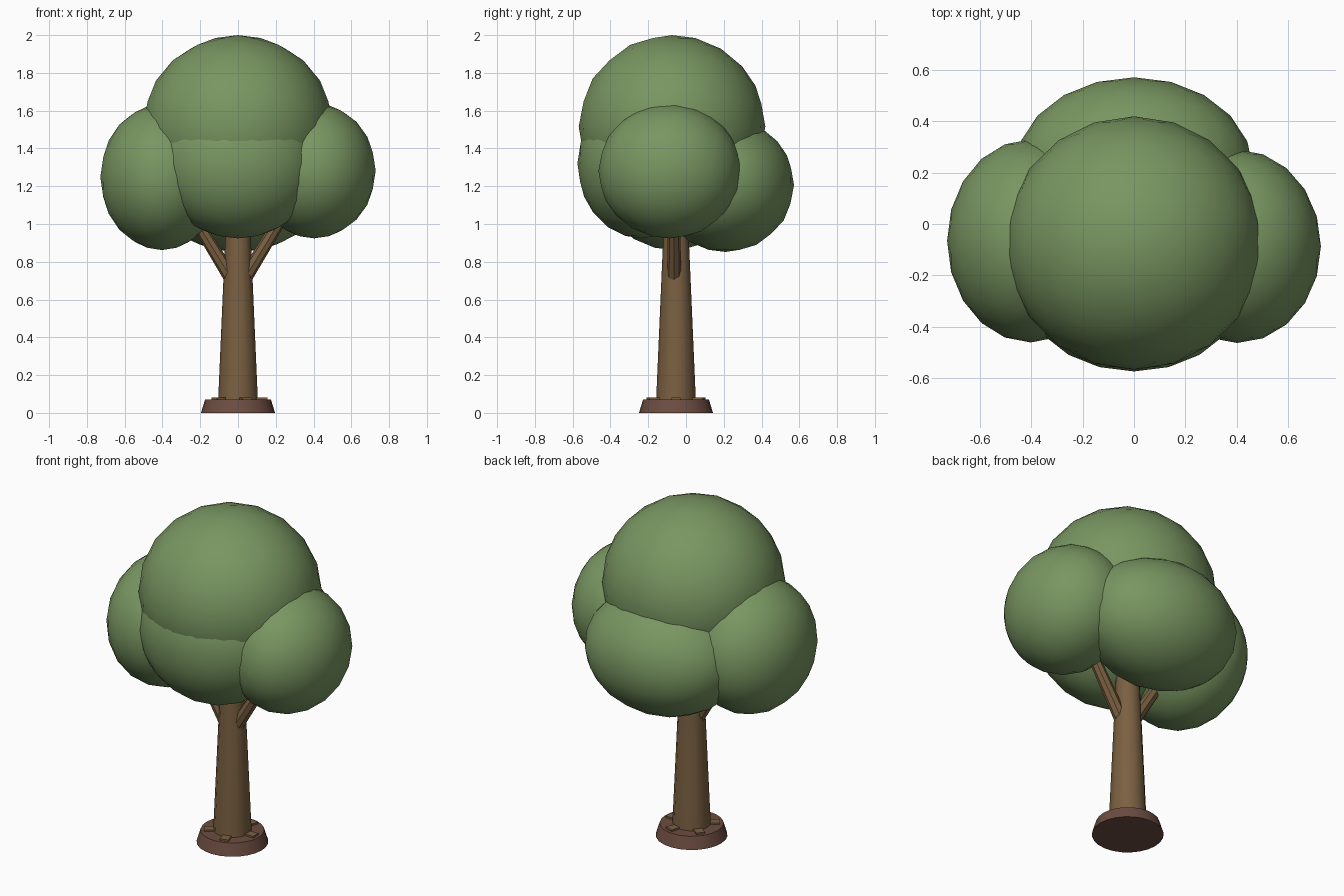
import bpy
import math
from mathutils import Vector

cube = bpy.data.objects.get("Cube")
if cube:
    bpy.data.objects.remove(cube, do_unlink=True)


def material(name, rgb):
    mat = bpy.data.materials.new(name)
    mat.use_nodes = True
    mat.diffuse_color = (*rgb, 1)
    mat.node_tree.nodes["Principled BSDF"].inputs["Base Color"].default_value = (*rgb, 1)
    return mat


leaf = material("leaf green", (0.19, 0.305, 0.12))
bark = material("bark brown", (0.195, 0.117, 0.053))
soil = material("soil brown", (0.15, 0.073, 0.052))


def finish(name, mat, angle=40):
    obj = bpy.context.object
    obj.name = name
    obj.data.materials.append(mat)
    bpy.ops.object.transform_apply(location=False, rotation=True, scale=True)
    bpy.ops.object.shade_smooth_by_angle(angle=math.radians(angle))
    return obj


def foliage(name, centre, radii):
    bpy.ops.mesh.primitive_ico_sphere_add(
        subdivisions=3, radius=1, location=centre,
        rotation=(0, 0, math.radians(90)))
    # the ball is turned a quarter, so its local x and y radii swap
    bpy.context.object.scale = (radii[1], radii[0], radii[2])
    finish(name, leaf)


def tapered(name, mat, start, end, r1, r2, sides):
    start, end = Vector(start), Vector(end)
    axis = end - start
    bpy.ops.mesh.primitive_cone_add(
        vertices=sides, radius1=r1, radius2=r2, depth=axis.length,
        location=(start + end) / 2,
        rotation=axis.to_track_quat("Z", "Y").to_euler())
    finish(name, mat)


# Soil mound and trunk
trunk_y = -0.053
tapered("soil_mound", soil, (0, trunk_y, 0), (0, trunk_y, 0.072), 0.196, 0.174, 24)
tapered("trunk", bark, (0, trunk_y, 0.001), (0, trunk_y, 1.15), 0.108, 0.058, 12)

# Side branches
for side, name in ((1, "left_branch"), (-1, "right_branch")):
    tapered(name, bark, (side * 0.04, trunk_y - 0.01, 0.72),
            (side * 0.28, trunk_y - 0.01, 1.11), 0.038, 0.03, 8)

# Small roots around the trunk foot
for i in range(5):
    a = i * math.tau / 5
    bpy.ops.mesh.primitive_cube_add(
        size=1, rotation=(0, 0, a),
        location=(0.115 * math.cos(a), trunk_y + 0.115 * math.sin(a), 0.074))
    bpy.context.object.scale = (0.08, 0.05, 0.016)
    finish(f"root_{i + 1}", bark)

# Overlapping foliage balls
foliage("crown_foliage", (0, -0.074, 1.515), (0.503, 0.494, 0.485))
foliage("front_foliage", (0, -0.235, 1.322), (0.435, 0.34, 0.398))
foliage("back_foliage", (0, 0.21, 1.206), (0.465, 0.362, 0.354))
foliage("left_foliage", (0.403, -0.087, 1.282), (0.326, 0.377, 0.358))
foliage("right_foliage", (-0.403, -0.066, 1.248), (0.326, 0.396, 0.386))
